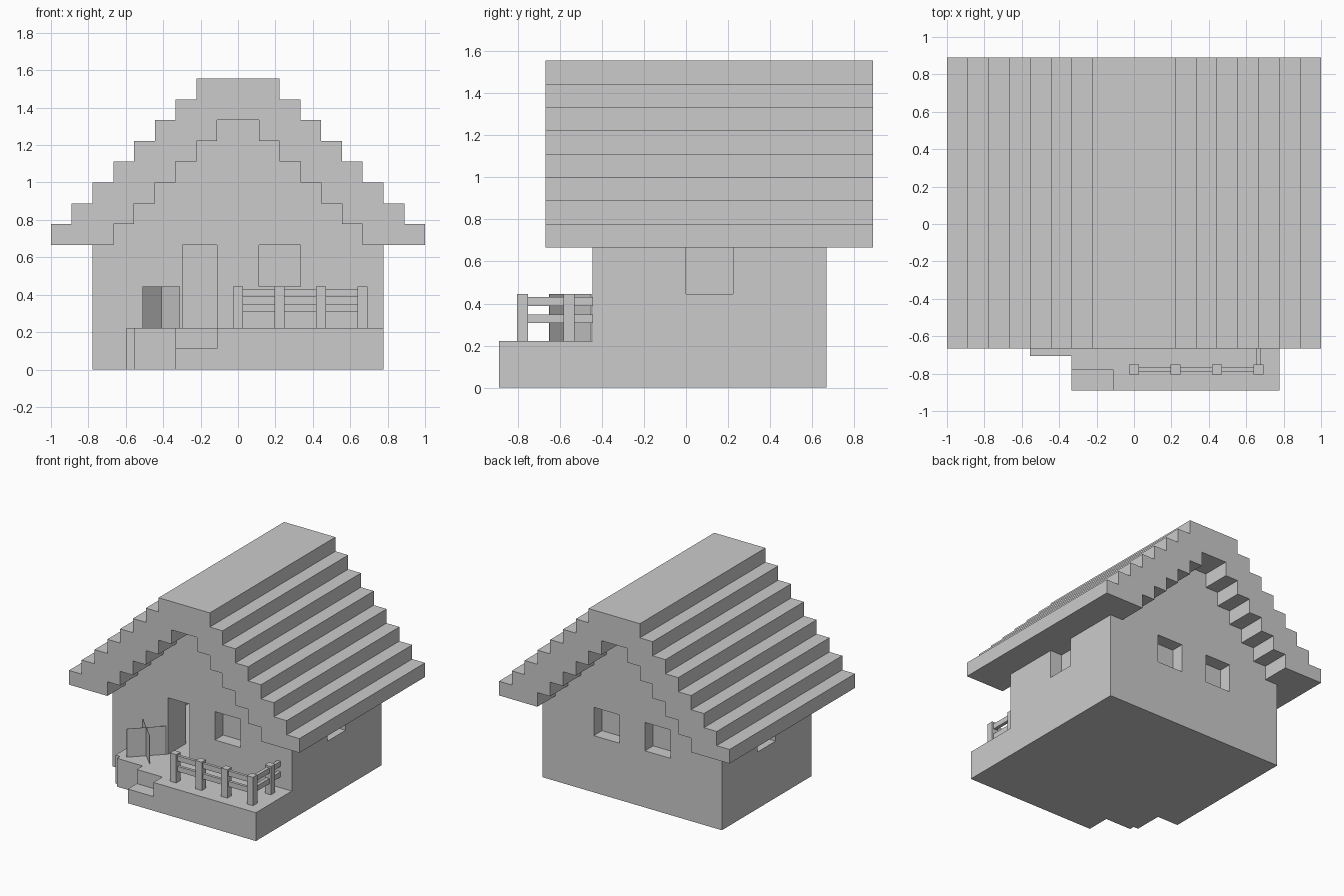
import bpy, bmesh, math
from mathutils import Vector, Matrix

if "Cube" in bpy.data.objects:
    bpy.data.objects.remove(bpy.data.objects["Cube"], do_unlink=True)

U = 1 / 9  # block size: everything sits on this grid

stone = bpy.data.materials.new("light_grey")
stone.use_nodes = True
GREY = (0.6, 0.6, 0.6, 1)
stone.diffuse_color = GREY
stone.node_tree.nodes["Principled BSDF"].inputs["Base Color"].default_value = GREY


def finish(name, bm):
    bmesh.ops.recalc_face_normals(bm, faces=bm.faces)
    mesh = bpy.data.meshes.new(name)
    bm.to_mesh(mesh)
    bm.free()
    mesh.materials.append(stone)
    obj = bpy.data.objects.new(name, mesh)
    bpy.context.collection.objects.link(obj)
    return obj


def box(name, x, y, z):
    """Box from ranges given in grid units."""
    bm = bmesh.new()
    bmesh.ops.create_cube(bm, size=1)
    ranges = (x, y, z)
    for v in bm.verts:
        v.co = Vector([U * (r[1] if c > 0 else r[0]) for c, r in zip(v.co, ranges)])
    return finish(name, bm)


def extrude_profile(name, points, y0, y1):
    """Extrude an x-z outline from y0 to y1."""
    bm = bmesh.new()
    face = bm.faces.new([bm.verts.new((x * U, y0 * U, z * U)) for x, z in points])
    ext = bmesh.ops.extrude_face_region(bm, geom=[face])
    verts = [g for g in ext["geom"] if isinstance(g, bmesh.types.BMVert)]
    bmesh.ops.translate(bm, verts=verts, vec=(0, (y1 - y0) * U, 0))
    return finish(name, bm)


def cut(target, x, y, z):
    cutter = box("cutter", x, y, z)
    cutter.hide_render = True
    mod = target.modifiers.new("cut", "BOOLEAN")
    mod.operation = "DIFFERENCE"
    mod.solver = "EXACT"
    mod.object = cutter
    bpy.context.view_layer.objects.active = target
    bpy.ops.object.modifier_apply(modifier=mod.name)
    bpy.data.objects.remove(cutter, do_unlink=True)


def stairs(width, z, count):
    return [(width - i, z + i + k) for i in range(count) for k in (0, 1)]


def mirrored(points):
    return [(-x, z) for x, z in points]


# Stepped roof
outer = stairs(9, 6, 8)
inner = stairs(6, 6, 6)
extrude_profile("roof", outer + mirrored(outer)[::-1] + mirrored(inner) + inner[::-1], -6, 8)

# Hollow walls with stepped gables
wall_outline = [(-7, 0), (7, 0), (7, 6)] + inner + mirrored(inner)[::-1] + [(-7, 6)]
walls = extrude_profile("walls", wall_outline, -4, 6)
cut(walls, (-6, 6), (-3, 5), (2, 13))

# Doorway and inward-opened door
cut(walls, (-3, -1), (-4.5, -2.5), (2, 6))
box("door", (-3, -2.67), (-4, -2), (2, 6))

# Windows: opening through the wall with a thin pane at the inner face
D = 0.08
windows = {
    "front_window": ((1, 3), (-4, -3), (1, 3), (-3 - D, -3)),
    "back_left_window": ((1, 3), (5, 6), (1, 3), (5, 5 + D)),
    "back_right_window": ((-3, -1), (5, 6), (-3, -1), (5, 5 + D)),
    "left_window": ((6, 7), (0, 2), (6, 6 + D), (0, 2)),
    "right_window": ((-7, -6), (0, 2), (-6 - D, -6), (0, 2)),
}
for name, (x, y, pane_x, pane_y) in windows.items():
    grow = [(a - 0.5, b + 0.5) if b - a == 1 else (a, b) for a, b in (x, y)]
    cut(walls, grow[0], grow[1], (4, 6))
    box(name + "_pane", pane_x, pane_y, (4, 6))

# Porch with a step cut into its corner
porch = box("porch", (-3, 7), (-8, -4), (0, 2))
cut(porch, (-4, -1), (-9, -7), (1, 3))

# Planter with edging boards
box("planter", (-5, -3), (-6, -4), (0, 2))
box("planter_side_board", (-5.37, -5), (-6, -4), (0, 2))
box("planter_front_board", (-5, -3), (-6.35, -6), (0, 2))

# Plant made of two crossed leaves
for i, angle in enumerate((45, 135)):
    bm = bmesh.new()
    bmesh.ops.create_cube(bm, size=1)
    bmesh.ops.scale(bm, verts=bm.verts, vec=(0.283, 0.002, 2 * U))
    turn = Matrix.Translation((-0.41, -0.55, 3 * U)) @ Matrix.Rotation(math.radians(angle), 4, "Z")
    bmesh.ops.transform(bm, matrix=turn, verts=bm.verts)
    finish(f"plant_leaf_{i + 1}", bm)

# Railing posts and rails
R = 0.24
posts = [(0, -7), (2, -7), (4, -7), (6, -7), (6, -5)]
for i, (x, y) in enumerate(posts):
    box(f"railing_post_{i + 1}", (x - R, x + R), (y - R, y + R), (2, 4))
for level, z in (("lower", 2.76), ("upper", 3.5)):
    box(level + "_front_rail", (0, 6), (-7.1, -6.9), (z, z + 0.37))
    box(level + "_side_rail", (5.88, 6.12), (-7, -4), (z, z + 0.37))
